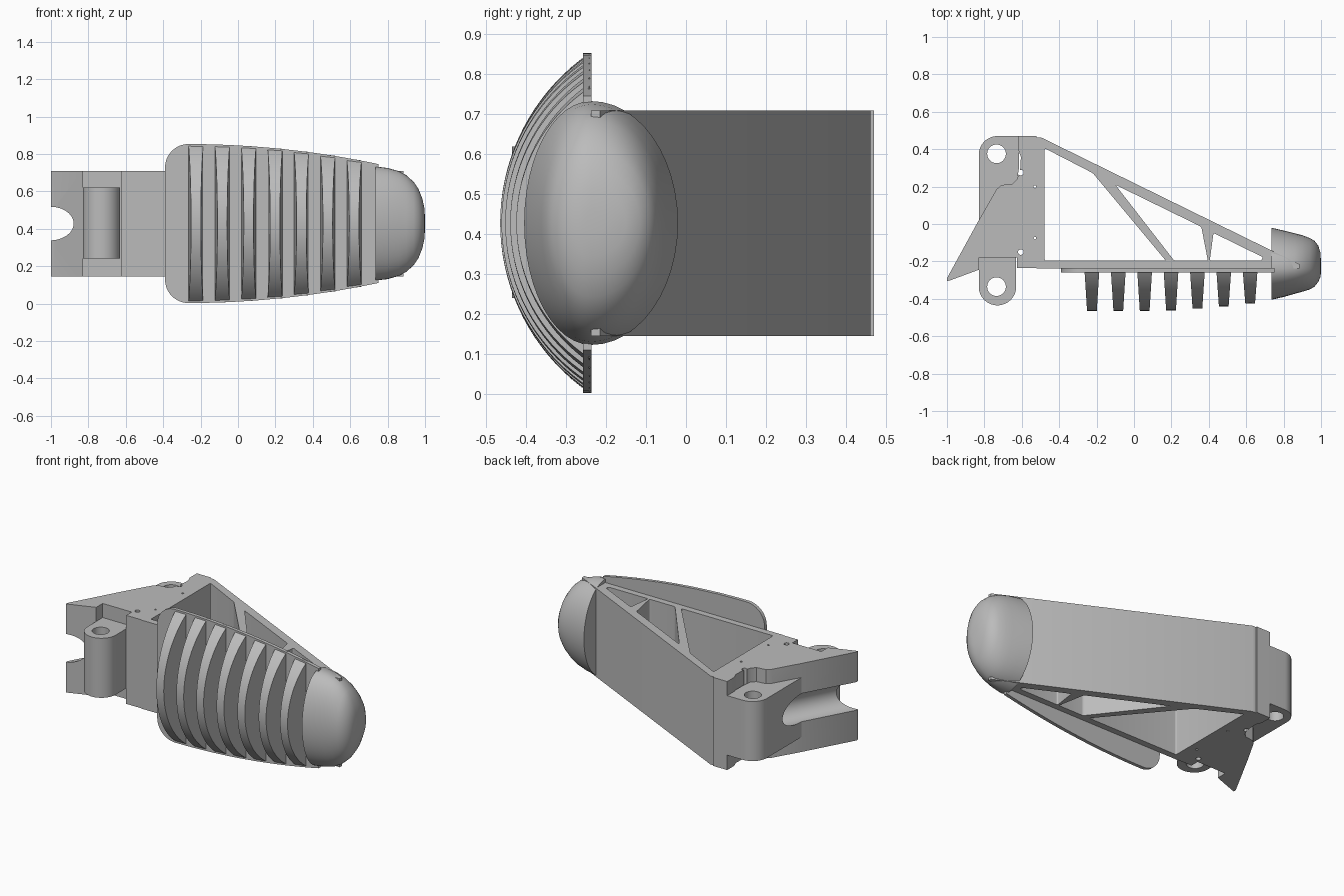
import bpy, bmesh, math
from mathutils import Vector, Matrix

cube = bpy.data.objects.get("Cube")
if cube:
    bpy.data.objects.remove(cube)

grey = bpy.data.materials.new("light_grey")
grey.use_nodes = True
grey.diffuse_color = (0.5, 0.5, 0.5, 1)
grey.node_tree.nodes["Principled BSDF"].inputs["Base Color"].default_value = (0.5, 0.5, 0.5, 1)

MID, LOW, HIGH = 0.428, 0.145, 0.71
PAD_Y = -0.242


def finish(name, bm):
    bmesh.ops.recalc_face_normals(bm, faces=bm.faces)
    mesh = bpy.data.meshes.new(name)
    bm.to_mesh(mesh)
    bm.free()
    mesh.materials.append(grey)
    obj = bpy.data.objects.new(name, mesh)
    bpy.context.collection.objects.link(obj)
    return obj


def prism(name, pts, z0=LOW, z1=HIGH, radius=0):
    """Extrude a plan outline upward, optionally rounding its corners."""
    bm = bmesh.new()
    face = bm.faces.new([bm.verts.new((x, y, z0)) for x, y in pts])
    new = bmesh.ops.extrude_face_region(bm, geom=[face])["geom"]
    bmesh.ops.translate(bm, vec=(0, 0, z1 - z0),
                        verts=[v for v in new if isinstance(v, bmesh.types.BMVert)])
    if radius:
        upright = [e for e in bm.edges if abs(e.verts[0].co.z - e.verts[1].co.z) > 0.01]
        bmesh.ops.bevel(bm, geom=upright, offset=radius, segments=5, profile=0.5,
                        affect='EDGES')
    return finish(name, bm)


def rod(name, a, b, radius, sides=48):
    a, b = Vector(a), Vector(b)
    bm = bmesh.new()
    turn = (b - a).to_track_quat('Z', 'Y').to_matrix().to_4x4()
    bmesh.ops.create_cone(bm, cap_ends=True, segments=sides, radius1=radius, radius2=radius,
                          depth=(b - a).length, matrix=Matrix.Translation((a + b) / 2) @ turn)
    return finish(name, bm)


def drill(x, y, radius):
    return rod("drill_cutter", (x, y, -0.1), (x, y, 1), radius, 32)


def cut(obj, cutters):
    """Subtract the cutters and bake the result into the mesh."""
    for c in cutters:
        c.hide_render = True
        mod = obj.modifiers.new("cut", 'BOOLEAN')
        mod.operation, mod.solver, mod.object = 'DIFFERENCE', 'EXACT', c
    graph = bpy.context.evaluated_depsgraph_get()
    graph.update()
    mesh = bpy.data.meshes.new_from_object(obj.evaluated_get(graph))
    obj.modifiers.clear()
    obj.data = mesh
    for c in cutters:
        bpy.data.objects.remove(c)


def arc(cx, cy, r, start, end, n=16):
    return [(cx + r * math.cos(math.radians(start + (end - start) * i / n)),
             cy + r * math.sin(math.radians(start + (end - start) * i / n)))
            for i in range(n + 1)]


# Triangular truss frame with three windows
frame = prism("truss_frame", [(-0.52, -0.238), (0.885, -0.238), (0.885, -0.215),
                              (-0.495, 0.462), (-0.52, 0.462)])
windows = [
    [(-0.478, 0.405), (-0.22, 0.272), (0.17, -0.196), (-0.478, -0.196)],
    [(-0.1, 0.21), (0.36, -0.015), (0.395, -0.196), (0.215, -0.196)],
    [(0.425, -0.048), (0.69, -0.178), (0.68, -0.196), (0.405, -0.196)],
]
cut(frame, [prism("window_cutter", w, 0, 1, 0.009) for w in windows])


# Mounting block and rear lug share the slanted cable groove
def groove():
    return rod("groove_cutter", (-1.085, -0.46, MID), (-0.745, 0.18, MID), 0.09)


block = prism("mounting_block", [
    (-1, -0.305), (-0.985, -0.302), (-0.83, -0.245), (-0.83, -0.18), (-0.625, -0.18),
    (-0.625, -0.235), (-0.52, -0.235), (-0.52, 0.47), (-0.62, 0.47), (-0.62, 0.4),
    (-0.605, 0.36), (-0.607, 0.3), (-0.625, 0.24), (-0.65, 0.215), (-0.71, 0.208),
    (-0.735, 0.185), (-0.83, 0.02), (-1, -0.29)])
cut(block, [groove()] + [drill(*d) for d in (
    (-0.605, 0.275, 0.015), (-0.605, -0.15, 0.015),
    (-0.53, 0.2, 0.007), (-0.53, -0.075, 0.007))])

rear_lug = prism("rear_lug", arc(-0.73, 0.37, 0.1, 90, 180)
                 + [(-0.83, 0.0), (-0.64, 0.0), (-0.63, 0.2), (-0.615, 0.3), (-0.615, 0.47)],
                 0.24, 0.62)
cut(rear_lug, [groove(), drill(-0.735, 0.375, 0.05)])

front_lug = prism("front_lug", [(-0.83, -0.175)] + arc(-0.73, -0.335, 0.1, 180, 360, 32)
                  + [(-0.63, -0.175)], 0.24, 0.62)
cut(front_lug, [drill(-0.735, -0.335, 0.05)])


# Grip pad: thin backing plate following the tapered outline
def half_height(x):
    return 0.425 - 0.105 * (max(0, x + 0.27) / 1.01) ** 2


top_edge = arc(-0.265, 0.3, 0.125, 180, 90, 12)
top_edge += [(x / 20, half_height(x / 20)) for x in range(-4, 16)]
outline = top_edge + [(x, -z) for x, z in reversed(top_edge)]
bm = bmesh.new()
loops = [[bm.verts.new((x, y, MID + z)) for x, z in outline] for y in (-0.258, -0.236)]
for loop in loops:
    bm.faces.new(loop)
for i in range(len(outline)):
    j = (i + 1) % len(outline)
    bm.faces.new((loops[0][i], loops[0][j], loops[1][j], loops[1][i]))
finish("pad_plate", bm)


# Seven tapered ribs, each a circular segment
def rib(name, centre, steps=36):
    depth = 0.223 - 0.05 * max(0, (centre - 0.1) / 0.6) ** 1.5
    bm = bmesh.new()
    rows = []
    for side in (-1, 1):
        h = half_height(centre + side * 0.03)
        radius = (h * h + depth * depth) / (2 * depth)
        limit = math.asin(h / radius)
        crest, root = [], []
        for i in range(steps + 1):
            a = limit * (2 * i / steps - 1)
            out = max(0, radius * math.cos(a) - radius + depth)
            z = MID + radius * math.sin(a)
            width = 0.04 - 0.014 * out / depth
            crest.append(bm.verts.new((centre + side * width, PAD_Y - out, z)))
            root.append(bm.verts.new((centre + side * 0.04, PAD_Y + 0.002, z)))
        rows.append((crest, root))
    (c0, r0), (c1, r1) = rows
    for i in range(steps):
        for a, b in ((c0, c1), (r0, r1), (c0, r0), (c1, r1)):
            bm.faces.new((a[i], a[i + 1], b[i + 1], b[i]))
    for i in (0, steps):
        bm.faces.new((c0[i], c1[i], r1[i], r0[i]))
    return finish(name, bm)


for n in range(7):
    rib("grip_rib_%d" % (n + 1), -0.225 + 0.141 * n)

# Rounded fingertip lofted from oval sections: x, half height, front y, back y
sections = [(0.735, 0.305, -0.405, -0.02), (0.8, 0.297, -0.39, -0.035),
            (0.86, 0.28, -0.373, -0.05), (0.9, 0.258, -0.362, -0.06),
            (0.94, 0.222, -0.35, -0.075), (0.965, 0.185, -0.335, -0.09),
            (0.985, 0.135, -0.31, -0.115), (0.996, 0.085, -0.285, -0.15),
            (1.0, 0.03, -0.26, -0.2)]
bm = bmesh.new()
rings = []
for x, h, front, back in sections:
    ring = []
    for k in range(48):
        a = math.tau * k / 48
        reach = (back + 0.237) if math.cos(a) > 0 else (-0.237 - front)
        ring.append(bm.verts.new((x, -0.237 + reach * math.cos(a), MID + h * math.sin(a))))
    rings.append(ring)
for a, b in zip(rings, rings[1:]):
    for k in range(48):
        j = (k + 1) % 48
        bm.faces.new((a[k], a[j], b[j], b[k]))
bm.faces.new(rings[0])
bm.faces.new(rings[-1])
finish("fingertip", bm)

# Smooth curved surfaces while keeping edges crisp
bpy.ops.object.select_all(action='DESELECT')
for obj in bpy.context.scene.objects:
    if obj.type == 'MESH' and grey.name in obj.data.materials:
        obj.select_set(True)
        bpy.context.view_layer.objects.active = obj
bpy.ops.object.shade_smooth_by_angle(angle=math.radians(30))
